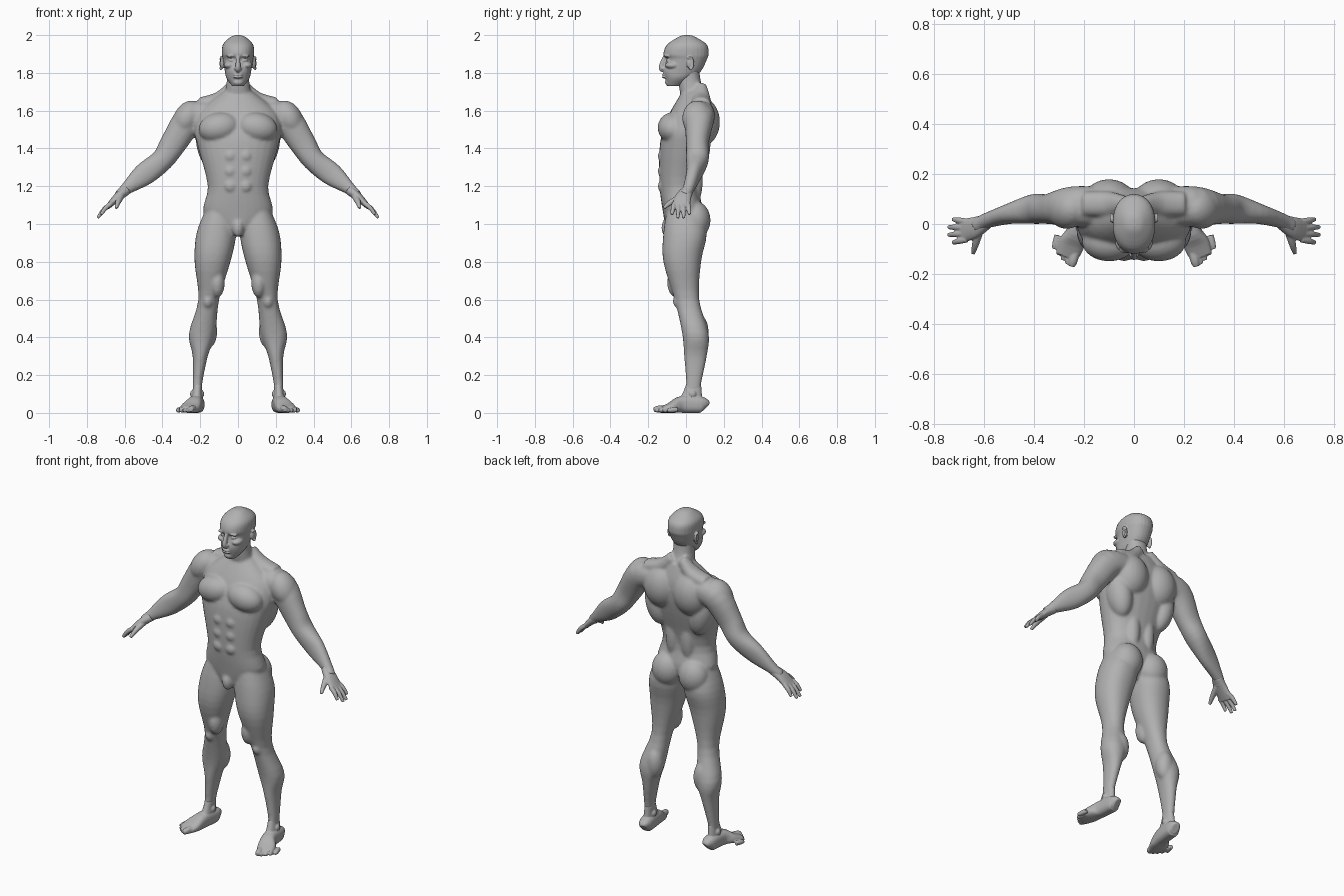
import bpy, bmesh, math
from mathutils import Vector, Matrix

default_cube = bpy.data.objects.get("Cube")
if default_cube:
    bpy.data.objects.remove(default_cube, do_unlink=True)

SIDEWAYS, DEPTH = Vector.Fill(3, 0), Vector.Fill(3, 0)
SIDEWAYS.x = DEPTH.y = 1

skin = bpy.data.materials.new("plain grey")
skin.use_nodes = True
skin.diffuse_color = (.44, .44, .44, 1)
skin.node_tree.nodes["Principled BSDF"].inputs["Base Color"].default_value = skin.diffuse_color


def smooth_rows(rows, steps=4):
    """Catmull-Rom curve through rows of ring values."""
    result = []
    last = len(rows) - 1
    for index in range(last):
        before, start = rows[max(index - 1, 0)], rows[index]
        end, after = rows[index + 1], rows[min(index + 2, last)]
        for step in range(steps):
            t = step / steps
            row = []
            for a, b, c, d in zip(before, start, end, after):
                leave, arrive = (c - a) / 2, (d - b) / 2
                bend = 3 * (c - b) - 2 * leave - arrive
                twist = 2 * (b - c) + leave + arrive
                row.append(b + t * (leave + t * (bend + t * twist)))
            result.append(row)
    return result + [list(rows[last])]


def loft(bm, rows, across=None, power=2.2, sides=28):
    """Skin rings (x, y, z, half height, half width); level rings without across."""
    rows = smooth_rows(rows)
    centres = [Vector(row[:3]) for row in rows]
    rings = []
    for index, centre in enumerate(centres):
        height, width = rows[index][3:]
        u, v = SIDEWAYS, DEPTH
        if across:
            heading = centres[min(index + 1, len(centres) - 1)] - centres[max(index - 1, 0)]
            heading.normalize()
            u = (across - heading * across.dot(heading)).normalized()
            v = heading.cross(u)
        ring = []
        for side in range(sides):
            angle = math.tau * side / sides
            cosine, sine = math.cos(angle), math.sin(angle)
            cosine = math.copysign(abs(cosine) ** (2 / power), cosine)
            sine = math.copysign(abs(sine) ** (2 / power), sine)
            ring.append(bm.verts.new(centre + u * width * cosine + v * height * sine))
        rings.append(ring)
    for lower, upper in zip(rings, rings[1:]):
        for side in range(sides):
            following = (side + 1) % sides
            bm.faces.new((lower[side], lower[following], upper[following], upper[side]))
    bm.faces.new(rings[0][::-1])
    bm.faces.new(rings[-1])


def column(bm, rows):
    """Level loft from rows of (z, inner x, outer x, front y, back y)."""
    loft(bm, [((inner + outer) / 2, (front + back) / 2, z, (back - front) / 2, (outer - inner) / 2)
              for z, inner, outer, front, back in rows])


def centred_column(bm, rows):
    """Level loft from rows of (z, half width, front y, back y)."""
    column(bm, [(z, -width, width, front, back) for z, width, front, back in rows])


def blob(bm, centre, size, tilt=0):
    placing = Matrix.Translation(centre) @ Matrix.Rotation(tilt, 4, 'Y') @ Matrix.Diagonal((*size, 1))
    bmesh.ops.create_uvsphere(bm, u_segments=24, v_segments=16, radius=1, matrix=placing)


def finish(name, bm, voxel, passes):
    """Mirror the left half, fuse its pieces and soften the joins."""
    bmesh.ops.recalc_face_normals(bm, faces=bm.faces)
    mesh = bpy.data.meshes.new(name)
    bm.to_mesh(mesh)
    bm.free()
    mesh.materials.append(skin)
    part = bpy.data.objects.new(name, mesh)
    bpy.context.collection.objects.link(part)
    part.modifiers.new("Mirror", 'MIRROR').use_mirror_merge = False
    fuse = part.modifiers.new("Fuse", 'REMESH')
    fuse.mode = 'VOXEL'
    fuse.voxel_size = voxel
    fuse.use_smooth_shade = True
    soften = part.modifiers.new("Soften", 'SMOOTH')
    soften.factor = .5
    soften.iterations = passes


# Trunk
body = bmesh.new()
centred_column(body, [(.94, .03, -.1, .03), (1.05, .18, -.12, .09), (1.2, .16, -.14, .07),
                      (1.4, .21, -.14, .12), (1.5, .23, -.12, .14), (1.6, .2, -.08, .14),
                      (1.7, .08, -.02, .11)])
# Neck
centred_column(body, [(1.64, .08, -.02, .12), (1.75, .06, -.04, .08), (1.83, .06, -.03, .07)])
# Trapezius
loft(body, [(.03, .08, 1.73, .03, .03), (.1, .08, 1.66, .04, .05), (.2, .08, 1.63, .04, .05)], DEPTH)
# Chest, shoulder blade, side of the back, lower back, buttock
blob(body, (.1, -.07, 1.51), (.11, .08, .08), .2)
blob(body, (.1, .08, 1.54), (.11, .1, .13))
blob(body, (.15, .05, 1.42), (.07, .08, .14), .2)
blob(body, (.05, .03, 1.24), (.05, .06, .16))
blob(body, (.09, .05, 1.02), (.09, .08, .1))
# Abdomen rows and groin
for z in (1.2, 1.28, 1.36):
    blob(body, (.04, -.11, z), (.04, .04, .04))
blob(body, (0, -.1, .98), (.03, .03, .05))
# Arm and shoulder cap
loft(body, [(.14, .07, 1.58, .07, .08), (.25, .07, 1.56, .08, .08), (.34, .06, 1.43, .07, .06),
            (.4, .06, 1.34, .06, .06), (.5, .04, 1.26, .06, .04), (.6, .01, 1.18, .03, .03),
            (.63, -.01, 1.15, .03, .03)], DEPTH)
blob(body, (.27, .06, 1.56), (.07, .08, .1), -.5)
# Leg
column(body, [(1.08, .03, .17, -.1, .08), (.95, .01, .22, -.12, .11), (.8, .04, .23, -.12, .08),
              (.6, .1, .21, -.06, .07), (.42, .12, .26, -.02, .12), (.3, .16, .24, -.01, .11),
              (.15, .19, .24, 0, .08), (.08, .19, .24, -.02, .08)])
# Kneecap, inner thigh and calf
blob(body, (.16, -.03, .59), (.03, .04, .04))
blob(body, (.11, -.05, .69), (.04, .05, .08))
blob(body, (.16, .07, .43), (.05, .05, .09))
finish("body", body, .0075, 8)

# Skull and jaw
head = bmesh.new()
centred_column(head, [(1.73, .03, -.1, -.03), (1.77, .06, -.11, .03), (1.81, .07, -.12, .08),
                      (1.87, .08, -.105, .11), (1.9, .085, -.12, .12), (1.95, .08, -.1, .11),
                      (1.99, .04, -.04, .05), (2, .01, -.01, .02)])
# Nose and nostril
loft(head, [(0, -.11, 1.89, .01, .01), (0, -.13, 1.83, .015, .013), (0, -.12, 1.81, .01, .01)], SIDEWAYS)
blob(head, (.012, -.12, 1.823), (.009, .013, .008))
# Eye, brow, cheek, lips and chin
blob(head, (.034, -.09, 1.866), (.017, .015, .009))
blob(head, (.033, -.1, 1.89), (.03, .017, .008), .1)
blob(head, (.046, -.07, 1.84), (.03, .04, .02))
for z in (1.777, 1.79):
    blob(head, (0, -.114, z), (.025, .014, .006))
blob(head, (0, -.096, 1.75), (.026, .015, .016))
# Ear and its raised rim
blob(head, (.083, .02, 1.85), (.012, .017, .028))
for step in range(-8, 13):
    angle = step / 6
    blob(head, (.091, .02 + .018 * math.cos(angle), 1.85 + .032 * math.sin(angle)), (.007, .006, .006))
finish("head", head, .004, 4)

# Palm
hands = bmesh.new()
loft(hands, [(.59, .01, 1.18, .027, .03), (.64, -.015, 1.14, .022, .043), (.69, -.027, 1.09, .013, .047)], DEPTH)
# Fingers fan out from the knuckles, the outer ones shorter
for finger in range(4):
    fan = finger - 1.5
    knuckle = Vector((.67, -.026 + .024 * fan, 1.11))
    tip = Vector((.745 - .009 * fan * fan, -.028 + .031 * fan, 1.03 + .009 * fan * fan))
    middle = (knuckle + tip) / 2 + Vector((.004, 0, .004))
    loft(hands, [(*knuckle, .013, .012), (*middle, .012, .012), (*tip, .008, .008)], DEPTH)
# Thumb
loft(hands, [(.62, -.02, 1.15, .018, .02), (.635, -.08, 1.115, .014, .014), (.645, -.118, 1.084, .008, .008)],
     SIDEWAYS)
finish("hands", hands, .0035, 3)

# Ankle
feet = bmesh.new()
column(feet, [(.15, .19, .236, 0, .08), (.1, .19, .243, -.02, .084), (.03, .185, .25, -.06, .09)])
# Sole from heel to ball, resting on the floor
sole = [(.21, .105, .03, .02), (.215, .08, .043, .038), (.226, -.02, .045, .04), (.25, -.08, .028, .052),
        (.27, -.13, .016, .045)]
loft(feet, [(x, y, half, half, width) for x, y, half, width in sole], SIDEWAYS, 2.6)
for x in (.193, .24):
    blob(feet, (x, .035, .1), (.014, .02, .02))
# Toes along a curve, the first one thickest
for toe in range(5):
    along = toe / 4
    radius = .013 if toe else .018
    tip = Vector((.25 + .07 * along, -.17 + .07 * along ** 1.5, radius))
    root = tip + Vector((-.014, .055, .005))
    loft(feet, [(*root, radius, radius), (*root.lerp(tip, .6), radius, radius),
                (*tip, radius * .65, radius * .7)], SIDEWAYS)
finish("feet", feet, .0035, 4)
